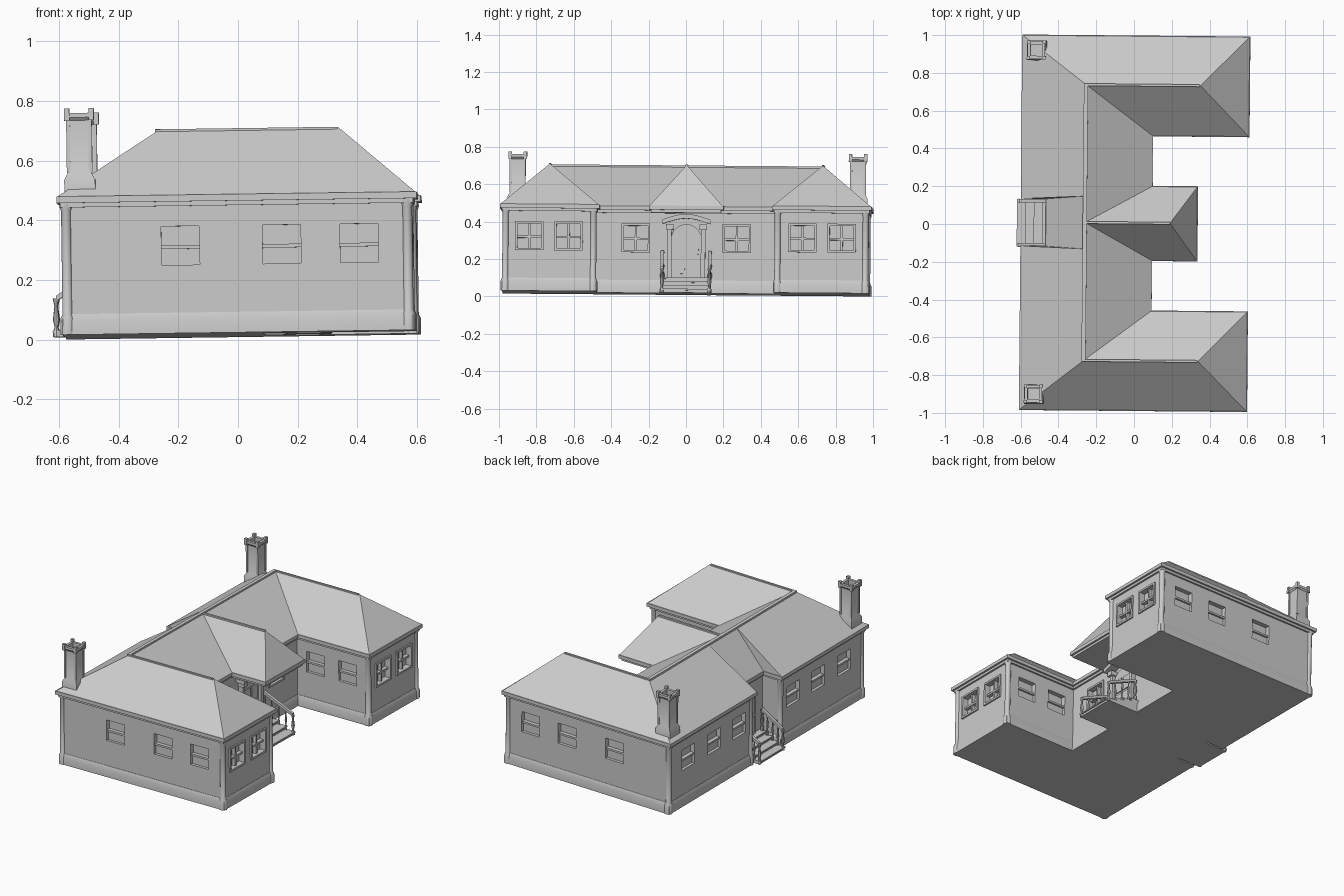
import bpy, bmesh
from math import pi, sin, cos
from mathutils import Matrix, Vector

if "Cube" in bpy.data.objects:
    bpy.data.objects.remove(bpy.data.objects["Cube"])

GREY = (0.6, 0.6, 0.6, 1)
stone = bpy.data.materials.new("plain grey")
stone.use_nodes = True
stone.diffuse_color = GREY
stone.node_tree.nodes["Principled BSDF"].inputs["Base Color"].default_value = GREY

BASE, EAVE, RIDGE = 0.016, 0.48, 0.70
parts = []


def finish(name, bm):
    bmesh.ops.remove_doubles(bm, verts=bm.verts, dist=1e-5)
    bmesh.ops.recalc_face_normals(bm, faces=bm.faces)
    mesh = bpy.data.meshes.new(name)
    bm.to_mesh(mesh)
    bm.free()
    mesh.materials.append(stone)
    obj = bpy.data.objects.new(name, mesh)
    bpy.context.collection.objects.link(obj)
    parts.append(obj)
    return obj


def loft(bm, rings, m=Matrix()):
    vs = [[bm.verts.new(m @ Vector(p)) for p in r] for r in rings]
    n = len(vs[0])
    for a, b in zip(vs, vs[1:]):
        for i in range(n):
            j = (i + 1) % n
            bm.faces.new((a[i], a[j], b[j], b[i]))
    bm.faces.new(vs[0])
    bm.faces.new(vs[-1])


def prism(bm, pts, lo, hi, m=Matrix()):
    loft(bm, [[(x, y, h) for x, y in pts] for h in (lo, hi)], m)


def box(bm, u0, u1, z0, z1, d0, d1, m):
    prism(bm, [(u0, z0), (u1, z0), (u1, z1), (u0, z1)], d0, d1, m)


# Wall frame: coordinates are along the wall, up, and outwards
def frame(x, y, turn):
    return (Matrix.Translation((x, y, 0)) @ Matrix.Rotation(turn, 4, 'Z')
            @ Matrix.Rotation(pi / 2, 4, 'X'))


def column(bm, u, d, profile, m, n=8):
    loft(bm, [[(u + r * cos(2 * pi * i / n), z, d + r * sin(2 * pi * i / n))
               for i in range(n)] for r, z in profile], m)


def half_plan(d):
    return [(-.44 - d, .145 - d), (-.57 - d, .145 - d), (-.57 - d, .97 + d),
            (.59 + d, .97 + d), (.59 + d, .485 - d), (.08 + d, .485 - d)]


def full_plan(half):
    return half + [(x, -y) for x, y in reversed(half)]


def eaves(d):
    return half_plan(d) + [(.08 + d, .175 + d), (.32 + d, .175 + d)]


# Walls and plinth
bm = bmesh.new()
prism(bm, full_plan(half_plan(0)), BASE, .46)
walls = finish("walls", bm)

bm = bmesh.new()
loft(bm, [[(x, y, z) for x, y in full_plan(half_plan(d))]
          for d, z in ((.01, BASE), (.01, .065), (.002, .085))])
finish("plinth", bm)

# Windows: frame matrix and whether the window has a raised surround
windows = []
for s in (1, -1):
    outer = pi if s > 0 else 0
    for x in (-.18, .16, .42):
        windows.append((frame(x, s * .97, outer), False))
    for x in (.21, .44):
        windows.append((frame(x, s * .485, pi - outer), False))
    for y in (.27, .52, .78):
        windows.append((frame(-.57, s * y, -pi / 2), False))
    for x, y in ((.08, .27), (.59, .625), (.59, .835)):
        windows.append((frame(x, s * y, pi / 2), True))

W, Z0, Z1, ZM = .064, .245, .375, .305
bm = bmesh.new()
for m, _ in windows:
    box(bm, -W, W, Z0, Z1, -.03, .02, m)
cutter = finish("window_cutter", bm)
cutter.hide_render = True
mod = walls.modifiers.new("openings", 'BOOLEAN')
mod.object, mod.operation, mod.solver = cutter, 'DIFFERENCE', 'EXACT'
bpy.context.view_layer.objects.active = walls
bpy.ops.object.modifier_apply(modifier=mod.name)
parts.remove(cutter)
bpy.data.objects.remove(cutter)

sashes, surrounds = bmesh.new(), bmesh.new()
for m, raised in windows:
    box(sashes, -W, W, ZM - .006, ZM + .006, -.03, -.006, m)
    if raised:
        box(sashes, -.006, .006, Z0, Z1, -.03, -.008, m)
        for u in (-W - .012, W):
            box(surrounds, u, u + .012, Z0 - .012, Z1 + .012, -.02, .009, m)
        for z in (Z0 - .012, Z1):
            box(surrounds, -W, W, z, z + .012, -.02, .009, m)
    else:
        box(sashes, -W, W, Z0, ZM, -.03, -.018, m)
finish("window_sashes", sashes)
finish("window_surrounds", surrounds)

# Round corner posts on every outer corner
bm = bmesh.new()
for s in (1, -1):
    for x, y in half_plan(-.008)[1:5]:
        column(bm, 0, 0, [(.024, BASE), (.024, .07), (.017, .085), (.017, .43),
                          (.022, .445), (.022, .46)], frame(x, s * y, 0), 12)
finish("corner_posts", bm)

# Cornice in two layers
bm = bmesh.new()
prism(bm, full_plan(eaves(.012)), .443, .46)
prism(bm, full_plan(eaves(.024)), .458, EAVE)
finish("cornice", bm)

# Hipped roof with valleys, one half at a time
bm = bmesh.new()
for s in (1, -1):
    names = dict(zip("MLABCDEF", [(x, y, EAVE) for x, y in eaves(.02)]))
    names.update(G=(.34, 0, EAVE), N=(-.46, 0, EAVE), H=(-.25, .73, RIDGE),
                 I=(.355, .73, RIDGE), J=(-.25, 0, RIDGE),
                 K=(.2, 0, RIDGE), P=(-.25, .14, RIDGE))
    v = {k: bm.verts.new((x, s * y, z)) for k, (x, y, z) in names.items()}
    for face in ("ABIH", "BCI", "CDHI", "DEJPH", "EFKJ", "FGK", "AHPL", "PJNM", "PML"):
        bm.faces.new([v[k] for k in face])
finish("roof", bm)

bm = bmesh.new()
cap = RIDGE - .008
prism(bm, [(-.262, -.73), (-.24, -.73), (-.24, .73), (-.262, .73)], cap, RIDGE + .004)
for y, end in ((-.73, .35), (0, .2), (.73, .35)):
    prism(bm, [(-.262, y - .006), (end, y - .006), (end, y + .006), (-.262, y + .006)],
          cap, RIDGE + .003)
finish("ridge_caps", bm)


# Chimneys: square flues with a flared foot and a corner-posted crown
def square(h, z):
    return [(h, h, z), (-h, h, z), (-h, -h, z), (h, -h, z)]


for name, y in (("chimney_back", .91), ("chimney_front", -.91)):
    bm = bmesh.new()
    m = Matrix.Translation((-.515, y, 0))
    loft(bm, [square(h, z) for h, z in (
        (.052, .485), (.052, .535), (.039, .56), (.039, .735), (.047, .745),
        (.047, .76), (.03, .76), (.03, .65))], m)
    for a in (-.041, .041):
        for b in (-.041, .041):
            loft(bm, [[(a + p, b + q, z) for p, q, z in square(.009, h)]
                      for h in (.735, .775)], m)
            loft(bm, [[(a * .9 + p, b * .9 + q, z) for p, q, z in square(.006, h)]
                      for h in (.56, .735)], m)
    finish(name, bm)


# Stairs with turned balustrades
def stairs(name, m, half, length, steps=4, top=.10):
    bm = bmesh.new()
    for i in range(steps):
        rise = BASE + (top - BASE) * (steps - i) / steps
        reach = length * (i + 1) / steps
        box(bm, -half, half, BASE, rise - .008, 0, reach - .008, m)
        box(bm, -half, half, rise - .008, rise, 0, reach, m)
    finish(name + "_steps", bm)
    bm = bmesh.new()
    for u in (-half + .008, half - .008):
        ends = ((.02, .235), (length - .012, .145))
        loft(bm, [[(u + p, z + q, d) for p, q, _ in square(.009, 0)] for d, z in ends], m)
        count = 5
        for i in range(count):
            t = i / (count - 1)
            d = ends[0][0] + t * (ends[1][0] - ends[0][0])
            z1 = ends[0][1] + t * (ends[1][1] - ends[0][1])
            z0 = BASE + (top - BASE) * (1 - t)
            r = .011 if i in (0, count - 1) else .007
            h = z1 - z0
            column(bm, u, d, [(r, z0), (r, z0 + h * .15), (r * .5, z0 + h * .25),
                              (r, z0 + h * .45), (r * .5, z0 + h * .8), (r, z1)], m)
    finish(name + "_balustrade", bm)


entrance, rear = frame(.08, 0, pi / 2), frame(-.44, 0, -pi / 2)
stairs("entrance", entrance, .135, .235)
stairs("rear", rear, .125, .18)


# Arched entrance door with surround and curved hood
def arch(w, z0, spring, rise, n=12):
    return [(-w, z0), (w, z0)] + [(w * cos(pi * i / n), spring + rise * sin(pi * i / n))
                                  for i in range(n + 1)]


bm = bmesh.new()
prism(bm, arch(.08, .10, .31, .075), 0, .012, entrance)
for u in (-.037, .037):
    box(bm, u - .03, u + .03, .12, .21, .01, .018, entrance)
    box(bm, u - .03, u + .03, .225, .315, .01, .018, entrance)
finish("entrance_door", bm)

bm = bmesh.new()
for u in (-.09, .09):
    box(bm, u - .012, u + .012, .10, .375, 0, .03, entrance)
    box(bm, u - .02, u + .02, .355, .385, 0, .045, entrance)
curve = [(-.128 + .256 * i / 10, .385 + .03 * sin(pi * i / 10)) for i in range(11)]
prism(bm, curve + [(u, z + .024) for u, z in reversed(curve)], 0, .06, entrance)
finish("entrance_hood", bm)

bm = bmesh.new()
box(bm, -.06, .06, .10, .36, 0, .012, rear)
for z in (.12, .24):
    box(bm, -.045, .045, z, z + .1, .01, .018, rear)
finish("rear_door", bm)

# The whole house leans very slightly
lean = (Matrix.Rotation(-.009, 4, 'Z') @ Matrix.Rotation(-.014, 4, 'Y')
        @ Matrix.Rotation(-.008, 4, 'X'))
bpy.ops.object.select_all(action='DESELECT')
for obj in parts:
    obj.data.transform(lean)
    obj.select_set(True)
bpy.context.view_layer.objects.active = walls
bpy.ops.object.shade_smooth_by_angle(angle=.6)
